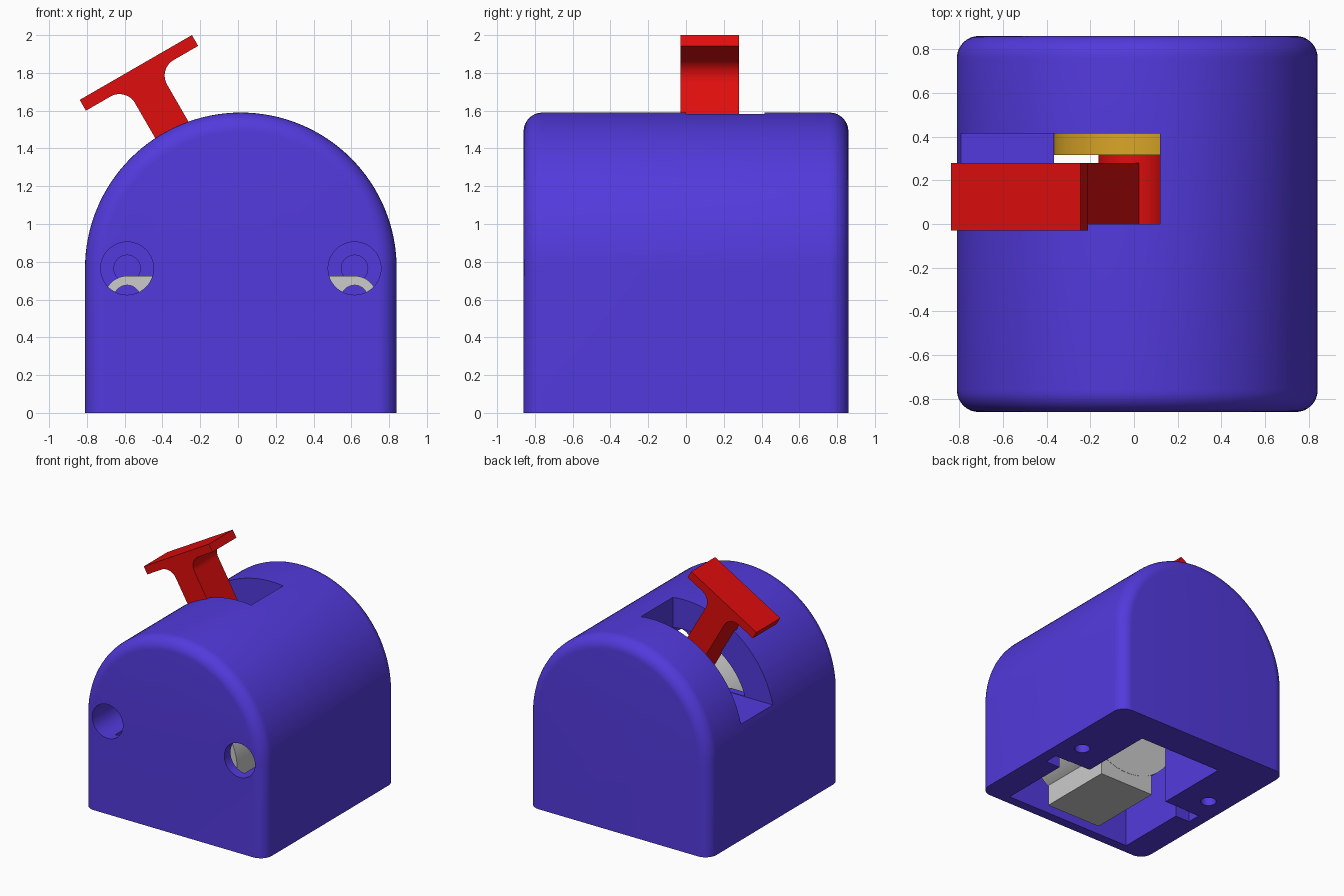
import bpy, bmesh, math

if "Cube" in bpy.data.objects:
    bpy.data.objects.remove(bpy.data.objects["Cube"])

CX = 0.015                      # centre line of the housing


def material(name, rgb):
    m = bpy.data.materials.new(name)
    m.diffuse_color = (*rgb, 1)
    m.use_nodes = True
    m.node_tree.nodes["Principled BSDF"].inputs["Base Color"].default_value = m.diffuse_color
    return m


PURPLE = material("purple plastic", (0.085, 0.042, 0.72))
RED = material("red plastic", (0.74, 0.004, 0.004))
GREY = material("light grey metal", (0.60, 0.60, 0.60))
GOLD = material("gold metal", (0.70, 0.38, 0.02))


def arc(cx, cz, r, a0, a1, n):
    return [(cx + r * math.cos(math.radians(a0 + (a1 - a0) * i / n)),
             cz + r * math.sin(math.radians(a0 + (a1 - a0) * i / n))) for i in range(n + 1)]


def arch(r, cz, z0=0.0, n=64):
    """Upright outline with a half-round top."""
    return [(CX + r, z0)] + arc(CX, cz, r, 0, 180, n) + [(CX - r, z0)]


def circle(cx, cz, r, n=48):
    return arc(cx, cz, r, 0, 360, n)[:-1]


def rect(x0, x1, z0, z1):
    return [(x0, z0), (x1, z0), (x1, z1), (x0, z1)]


def loft(name, rings, mat):
    """Skin a row of (y, xz outline) rings and cap both ends."""
    bm = bmesh.new()
    loops = [[bm.verts.new((x, y, z)) for x, z in pts] for y, pts in rings]
    n = len(loops[0])
    for a, b in zip(loops, loops[1:]):
        for i in range(n):
            bm.faces.new((a[i], a[(i + 1) % n], b[(i + 1) % n], b[i]))
    bm.faces.new(loops[0])
    bm.faces.new(loops[-1])
    bmesh.ops.recalc_face_normals(bm, faces=bm.faces)
    me = bpy.data.meshes.new(name)
    bm.to_mesh(me)
    bm.free()
    me.materials.append(mat)
    ob = bpy.data.objects.new(name, me)
    bpy.context.collection.objects.link(ob)
    return ob


def prism(name, pts, y0, y1, mat):
    return loft(name, [(y0, pts), (y1, pts)], mat)


def boolean(ob, other, operation="DIFFERENCE"):
    """Apply a boolean and discard the helper."""
    other.hide_render = True
    mod = ob.modifiers.new("bool", "BOOLEAN")
    mod.operation = operation
    mod.solver = "EXACT"
    mod.object = other
    bpy.context.view_layer.objects.active = ob
    bpy.ops.object.modifier_apply(modifier=mod.name)
    bpy.data.objects.remove(other)


def cut(ob, pts, y0, y1):
    boolean(ob, prism("cutter", pts, y0, y1, ob.data.materials[0]))


def smooth(ob):
    bpy.ops.object.select_all(action="DESELECT")
    ob.select_set(True)
    bpy.context.view_layer.objects.active = ob
    bpy.ops.object.shade_smooth_by_angle(angle=math.radians(30))


# Housing: arched block with rounded front and back rims
F, D = 0.10, 0.86
rim = [(D - F * (1 - math.sin(t)), F * (1 - math.cos(t)))
       for t in (math.radians(90 * i / 8) for i in range(9))]
stations = [(-y, d) for y, d in reversed(rim)] + rim
housing = loft("housing", [(y, arch(0.825 - d, 0.765)) for y, d in stations], PURPLE)

# Motor chamber, bearing pocket, lever slot and the passage joining them
cut(housing, arch(0.59, 0.765, -0.1), -0.78, -0.06)
cut(housing, arch(0.385, 0.88, -0.12), -0.2, 0.575)
cut(housing, rect(-1.2, 0.12, 0.94, 2.0), 0.0, 0.415)
cut(housing, arc(CX, 0.765, 0.58, 18, 162, 40), -0.15, 0.05)

# Ear slots, screw access holes and screw pilots on both sides
cut(housing, rect(CX - 0.725, CX + 0.725, -0.13, 0.74), -0.18, -0.065)
for s in (-1, 1):
    cut(housing, circle(CX + s * 0.602, 0.765, 0.14), -1.0, -0.062)
    cut(housing, circle(CX + s * 0.602, 0.765, 0.07), -0.2, 0.2)
    bpy.ops.mesh.primitive_cylinder_add(vertices=32, radius=0.06, depth=0.8,
                                        location=(CX + s * 0.64, 0.155, 0))
    boolean(housing, bpy.context.object)
smooth(housing)

# Motor: round can, terminal box, mounting ears and shaft
MZ = 0.605
smooth(prism("motor_can", circle(CX, MZ, 0.482, 80), -0.72, -0.07, GREY))
prism("motor_terminal_box", rect(CX - 0.255, CX + 0.255, 0.02, MZ), -0.715, -0.072, GREY)
ears = prism("motor_ears", arc(CX - 0.602, MZ, 0.12, 90, 270, 24)
             + arc(CX + 0.602, MZ, 0.12, -90, 90, 24), -0.10, -0.071, GREY)
for s in (-1, 1):
    cut(ears, circle(CX + s * 0.602, MZ, 0.071), -0.3, 0.1)
smooth(ears)

# Lever: T-shaped handle on a hub, leaning left by 30 degrees
HX, HZ, TILT = 0.009, 0.876, math.radians(30)
smooth(prism("motor_shaft", circle(HX, HZ, 0.085, 32), -0.08, 0.02, GREY))
W, L, TOP, T, R = 0.098, 0.343, 1.10, 0.066, 0.095
right = [(W, 0.0)] + arc(W + R, TOP - T - R, R, 180, 90, 12) + [(L, TOP - T), (L, TOP)]
outline = right + [(-u, v) for u, v in reversed(right)]
c, s = math.cos(TILT), math.sin(TILT)
outline = [(HX + u * c - v * s, HZ + u * s + v * c) for u, v in outline]
smooth(prism("lever_handle", outline, -0.03, 0.28, RED))
smooth(prism("lever_hub", circle(HX, HZ, 0.172), 0.0, 0.315, RED))
smooth(prism("lever_axle", circle(HX, HZ, 0.135), 0.31, 0.55, RED))

# Bearing ring carrying the axle
bearing = prism("bearing", circle(CX, 0.88, 0.382, 64), 0.315, 0.56, GOLD)
cut(bearing, circle(HX, HZ, 0.136), 0.2, 0.7)
smooth(bearing)
